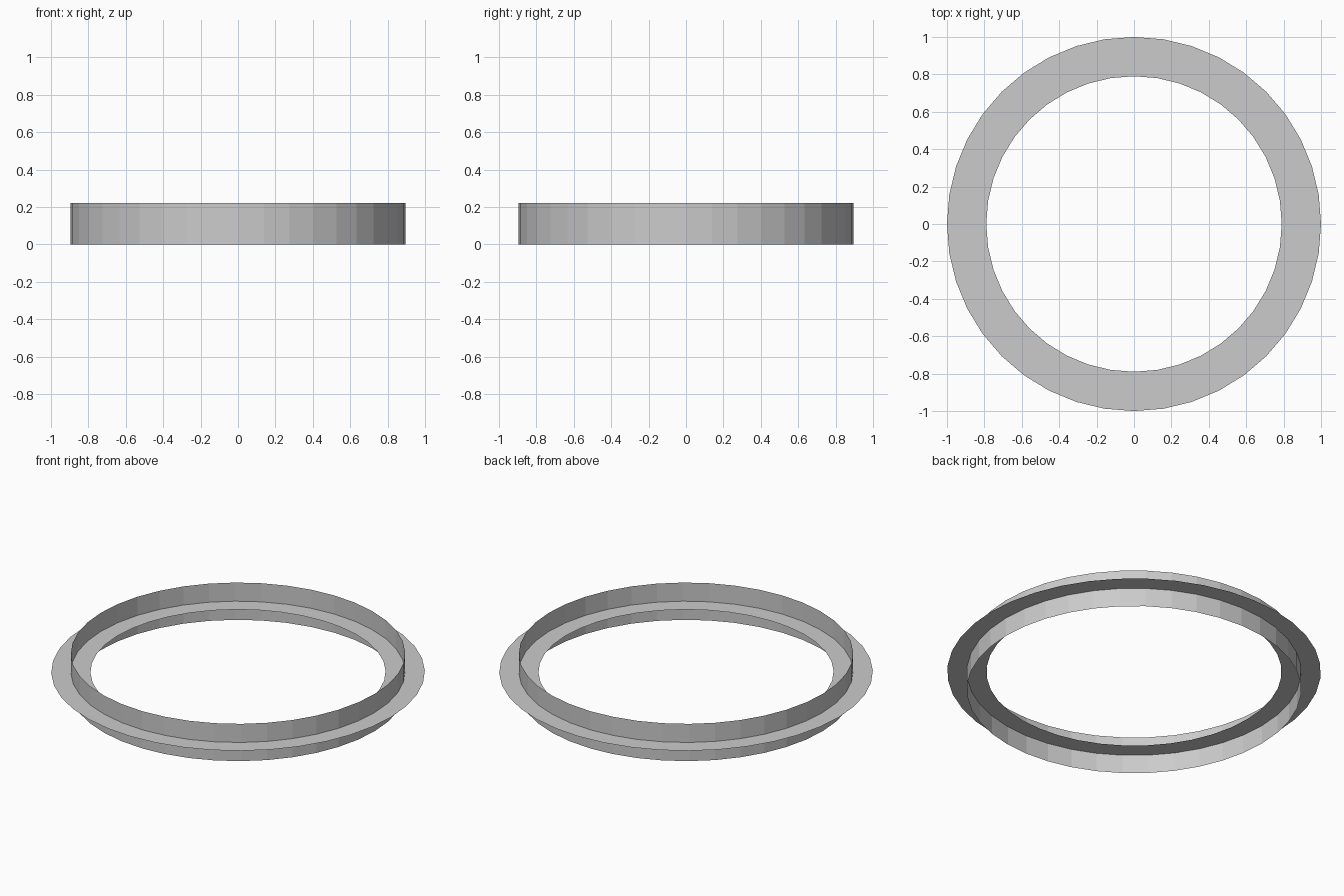
import bpy, bmesh
from math import cos, sin, tau

if "Cube" in bpy.data.objects:
    bpy.data.objects.remove(bpy.data.objects["Cube"])

SIDES = 40


def band(name, start, end):
    """Sweep a (radius, height) segment round the z axis as a thin sheet."""
    bm = bmesh.new()
    loops = []
    for r, z in (start, end):
        loops.append([bm.verts.new((r * cos(tau * i / SIDES), r * sin(tau * i / SIDES), z))
                      for i in range(SIDES)])
    a, b = loops
    for i in range(SIDES):
        j = (i + 1) % SIDES
        bm.faces.new((a[i], a[j], b[j], b[i]))
    mesh = bpy.data.meshes.new(name)
    bm.to_mesh(mesh)
    bm.free()
    obj = bpy.data.objects.new(name, mesh)
    bpy.context.collection.objects.link(obj)
    return obj


# Upright hoop
band("upright_hoop", (0.895, 0.0), (0.895, 0.22))

# Flat ring crossing the hoop at mid height, facing up
band("flat_ring", (1.0, 0.11), (0.79, 0.11))
